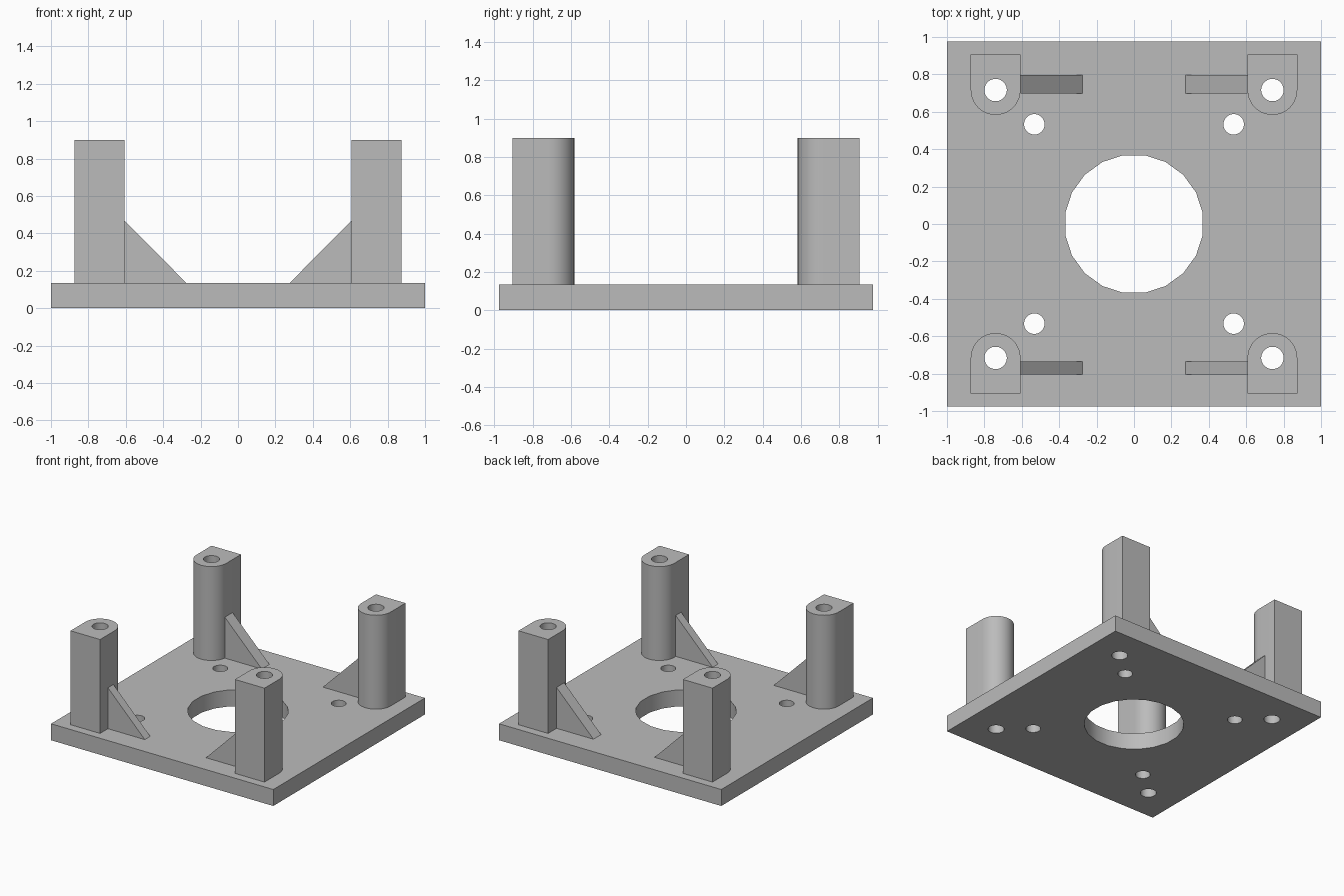
import bpy
import bmesh
from math import sin, cos, pi, radians
from mathutils import Matrix, Vector

if "Cube" in bpy.data.objects:
    bpy.data.objects.remove(bpy.data.objects["Cube"], do_unlink=True)

grey = bpy.data.materials.new("plain grey")
grey.use_nodes = True
colour = (0.5, 0.5, 0.5, 1)
grey.diffuse_color = colour
grey.node_tree.nodes["Principled BSDF"].inputs["Base Color"].default_value = colour

PLATE_X, PLATE_Y, PLATE_TOP = 1.0, 0.975, 0.134
POST_X, POST_Y, POST_R, POST_TOP = 0.74, 0.716, 0.133, 0.898
BORE_R = 0.06
CORNERS = [(sx, sy) for sy in (-1, 1) for sx in (-1, 1)]


def circle(x, y, r, sides=32):
    return [(x + r * cos(2 * pi * (i + 0.5) / sides),
             y + r * sin(2 * pi * (i + 0.5) / sides)) for i in range(sides)]


def extrude_outline(name, loops, depth, matrix):
    """Fill an outline with holes, thicken it along its normal and place it."""
    bm = bmesh.new()
    for loop in loops:
        verts = [bm.verts.new((x, y, 0)) for x, y in loop]
        for a, b in zip(verts, verts[1:] + verts[:1]):
            bm.edges.new((a, b))
    bmesh.ops.triangle_fill(bm, edges=bm.edges[:], use_beauty=True)
    ext = bmesh.ops.extrude_face_region(bm, geom=bm.faces[:], use_keep_orig=True)
    top = [g for g in ext["geom"] if isinstance(g, bmesh.types.BMVert)]
    bmesh.ops.translate(bm, verts=top, vec=(0, 0, depth))
    bmesh.ops.dissolve_limit(bm, angle_limit=radians(1),
                             verts=bm.verts[:], edges=bm.edges[:])
    bm.transform(matrix)
    bmesh.ops.recalc_face_normals(bm, faces=bm.faces[:])
    mesh = bpy.data.meshes.new(name)
    bm.to_mesh(mesh)
    bm.free()
    mesh.materials.append(grey)
    obj = bpy.data.objects.new(name, mesh)
    bpy.context.collection.objects.link(obj)
    bpy.ops.object.select_all(action="DESELECT")
    obj.select_set(True)
    bpy.context.view_layer.objects.active = obj
    bpy.ops.object.shade_smooth_by_angle(angle=radians(30))
    return obj


# Base plate with the centre opening, mounting holes and post bores
plate = [[(-PLATE_X, -PLATE_Y), (PLATE_X, -PLATE_Y),
          (PLATE_X, PLATE_Y), (-PLATE_X, PLATE_Y)],
         circle(0, 0, 0.372, 20)]
for sx, sy in CORNERS:
    plate.append(circle(sx * 0.533, sy * 0.533, 0.055))
    plate.append(circle(sx * POST_X, sy * POST_Y, BORE_R))
extrude_outline("base_plate", plate, PLATE_TOP, Matrix())

for sx, sy in CORNERS:
    corner = ("front" if sy < 0 else "back") + ("_left" if sx > 0 else "_right")

    # Post: square towards the plate edge, round towards the middle, bored through
    arc = [(POST_R * cos(pi * i / 20), -POST_R * sin(pi * i / 20)) for i in range(21)]
    outline = arc + [(-POST_R, 0.19), (POST_R, 0.19)]
    place = (Matrix.Translation((sx * POST_X, sy * POST_Y, PLATE_TOP))
             @ Matrix.Diagonal((sx, sy, 1, 1)))
    extrude_outline(corner + "_post", [outline, circle(0, 0, BORE_R)],
                    POST_TOP - PLATE_TOP, place)

    # Triangular gusset on the inner side of the post
    near, far = (0.735, 0.805) if sy < 0 else (0.698, 0.797)
    inner = POST_X - POST_R
    triangle = [(0.275, PLATE_TOP), (inner, PLATE_TOP), (inner, 0.467)]
    upright = Matrix(((sx, 0, 0, 0), (0, 0, sy, sy * near), (0, 1, 0, 0), (0, 0, 0, 1)))
    extrude_outline(corner + "_gusset", [triangle], far - near, upright)
